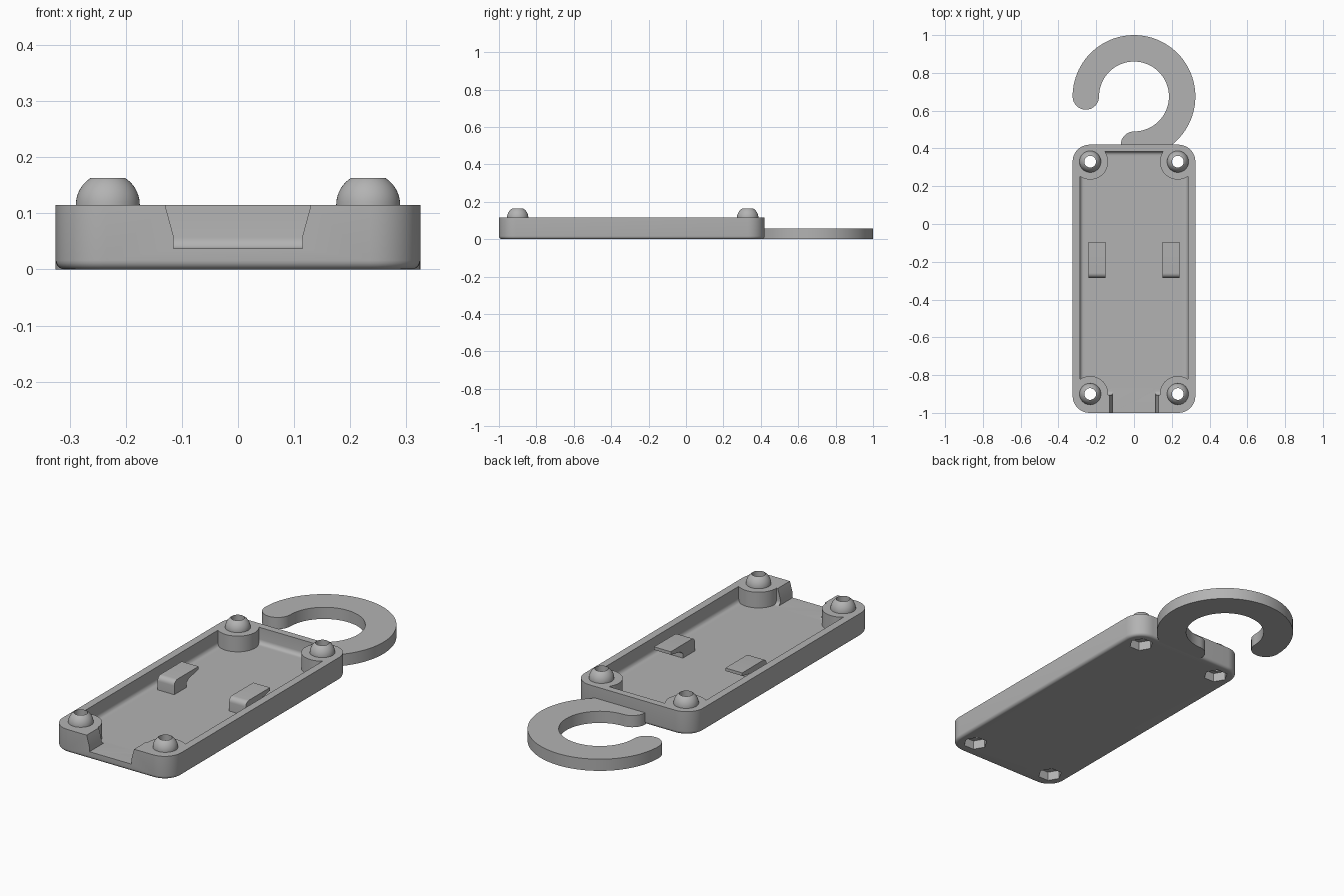
import bpy, bmesh, math
from mathutils import Vector

if "Cube" in bpy.data.objects:
    bpy.data.objects.remove(bpy.data.objects["Cube"], do_unlink=True)

GREY = (0.45, 0.45, 0.45, 1)
mat = bpy.data.materials.new("plain_grey")
mat.use_nodes = True
mat.diffuse_color = GREY
mat.node_tree.nodes["Principled BSDF"].inputs["Base Color"].default_value = GREY

TOP, FLOOR = 0.115, 0.037
CORNERS = [(sx * 0.232, y) for sx in (-1, 1) for y in (-0.9, 0.33)]


def arc(cx, cy, r, a0, a1, n=24):
    """Points on an arc, angles in degrees."""
    angles = [math.radians(a0 + (a1 - a0) * i / n) for i in range(n + 1)]
    return [(cx + r * math.cos(a), cy + r * math.sin(a)) for a in angles]


def add_object(name, bm):
    bmesh.ops.recalc_face_normals(bm, faces=bm.faces[:])
    mesh = bpy.data.meshes.new(name)
    bm.to_mesh(mesh)
    bm.free()
    mesh.materials.append(mat)
    ob = bpy.data.objects.new(name, mesh)
    bpy.context.collection.objects.link(ob)
    return ob


def prism(name, pts, lo, hi, axis="z", fillet=0):
    """Extrude a closed outline along an axis, optionally rounding its low rim."""
    place = {"x": lambda a, b: (lo, a, b),
             "y": lambda a, b: (a, lo, b),
             "z": lambda a, b: (a, b, lo)}[axis]
    step = Vector([(hi - lo) * (axis == k) for k in "xyz"])
    bm = bmesh.new()
    face = bm.faces.new([bm.verts.new(place(a, b)) for a, b in pts])
    rim = list(face.edges)
    ext = bmesh.ops.extrude_face_region(bm, geom=[face], use_keep_orig=True)
    bmesh.ops.translate(bm, vec=step,
                        verts=[v for v in ext["geom"] if isinstance(v, bmesh.types.BMVert)])
    if fillet:
        bmesh.ops.bevel(bm, geom=rim, offset=fillet, segments=5,
                        profile=0.5, affect="EDGES")
    return add_object(name, bm)


def cut(target, cutter):
    """Subtract the cutter, then discard it."""
    mod = target.modifiers.new("cut", "BOOLEAN")
    mod.operation, mod.solver, mod.object = "DIFFERENCE", "EXACT", cutter
    bpy.context.view_layer.objects.active = target
    bpy.ops.object.modifier_apply(modifier=mod.name)
    bpy.data.objects.remove(cutter, do_unlink=True)


def disc(c, r, n=48):
    return arc(*c, r, 0, 360 - 360 / n, n - 1)


def rounded_rect(x, y0, y1, r):
    pts = []
    for cx, cy, a in ((x - r, y1 - r, 0), (r - x, y1 - r, 90),
                      (r - x, y0 + r, 180), (x - r, y0 + r, 270)):
        pts += arc(cx, cy, r, a, a + 90, 10)
    return pts


# Tray: rounded block, hollowed except for the four corner bosses
tray = prism("tray", rounded_rect(0.325, -1, 0.42, 0.09), 0, TOP, fillet=0.016)
cavity = prism("cavity_cutter",
               [(-0.287, -0.905), (0.287, -0.905), (0.287, 0.385), (-0.287, 0.385)],
               FLOOR, 0.2, fillet=0.02)
for c in CORNERS:
    cut(cavity, prism("boss_cutter", disc(c, 0.095), -0.1, 0.3))
cut(tray, cavity)

# Front opening with flared sides
cut(tray, prism("notch_cutter",
                [(-0.115, FLOOR), (0.115, FLOOR), (0.115, 0.06), (0.13, TOP),
                 (0.13, 0.2), (-0.13, 0.2), (-0.13, TOP), (-0.115, 0.06)],
                -1.1, -0.87, "y"))

# Screw holes with hexagonal nut pockets underneath
for c in CORNERS:
    cut(tray, prism("hole_cutter", disc(c, 0.031), -0.1, 0.3))
    cut(tray, prism("nut_cutter", disc(c, 0.057, 6), -0.1, 0.045))

# Domed collars around the screw holes
for i, (cx, cy) in enumerate(CORNERS):
    dome = arc(0, 0, 0.057, 0, 57, 10)
    profile = [(0.031, 0)] + dome + [(0.031, dome[-1][1])]
    bm = bmesh.new()
    verts = [bm.verts.new((cx + r, cy, TOP + z)) for r, z in profile]
    edges = [bm.edges.new((verts[k], verts[(k + 1) % len(verts)]))
             for k in range(len(verts))]
    bmesh.ops.spin(bm, geom=verts + edges, cent=(cx, cy, 0), axis=(0, 0, 1),
                   angle=2 * math.pi, steps=48, use_merge=True)
    bmesh.ops.remove_doubles(bm, verts=bm.verts[:], dist=0.0001)
    add_object(f"dome_collar_{i + 1}", bm)

# Hanging hook: open ring with rounded ends
HY = 0.675
hook = (arc(0, HY, 0.325, 180, -56.2, 64)
        + arc(0, 0.42, 0.07, 192.4, 90, 12)
        + arc(0, HY, 0.185, -90, 180, 64)[1:]
        + arc(-0.255, HY, 0.07, 0, -180, 16)[1:-1])
prism("hook", hook, 0, 0.058)

# Two retaining clips: a post with a lip reaching backwards
clip = ([(-0.285, 0.03)] + arc(-0.26, 0.08, 0.025, 180, 90, 6)
        + [(-0.095, 0.105), (-0.095, 0.09), (-0.17, 0.075), (-0.19, 0.06), (-0.19, 0.03)])
for side, x in (("right", -0.242), ("left", 0.15)):
    prism(f"{side}_clip", clip, x, x + 0.092, "x")

# Smooth round surfaces, keep hard edges
for ob in bpy.context.collection.objects:
    if ob.type == "MESH" and mat.name in ob.data.materials:
        bpy.ops.object.select_all(action="DESELECT")
        ob.select_set(True)
        bpy.context.view_layer.objects.active = ob
        bpy.ops.object.shade_smooth_by_angle(angle=math.radians(30))
